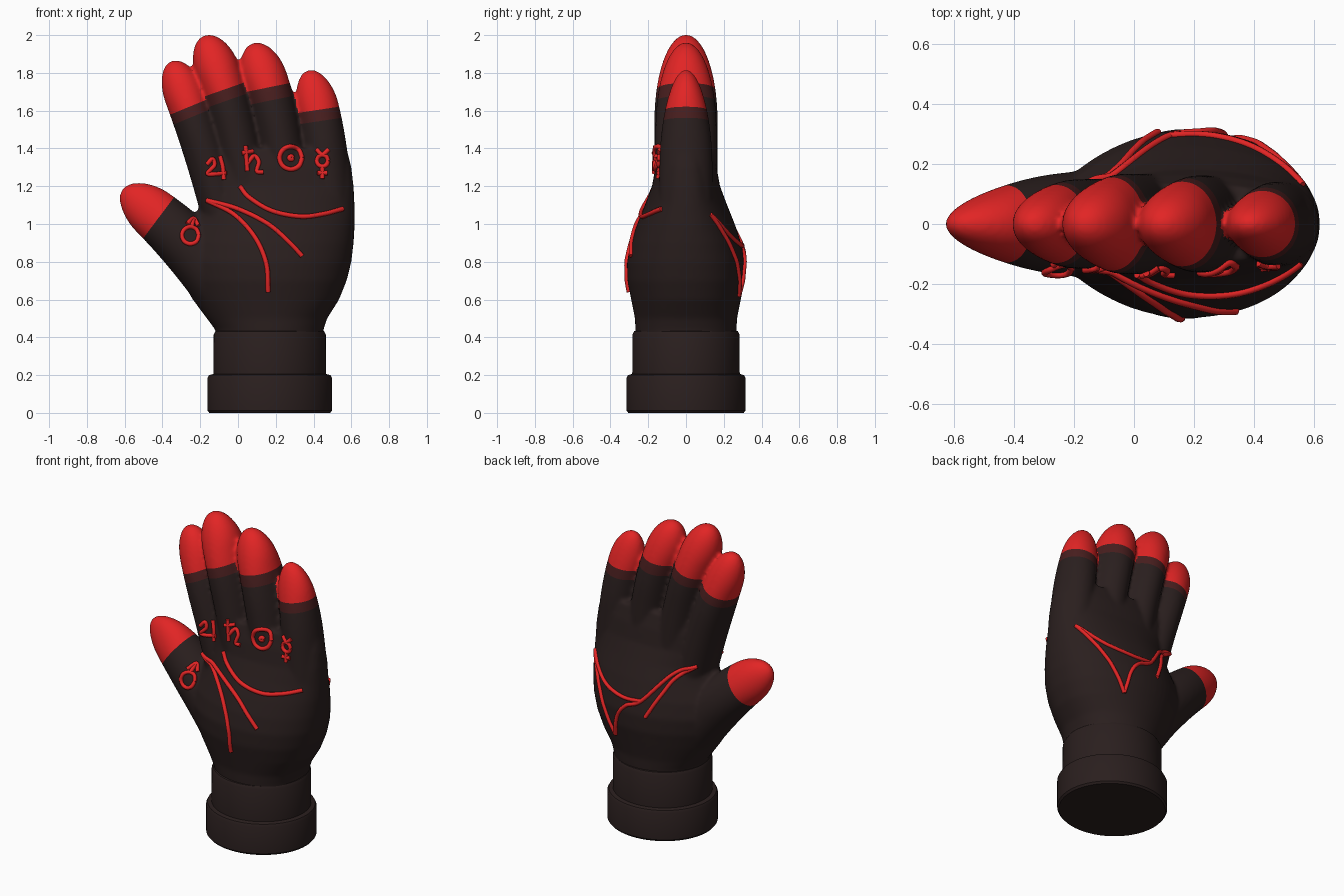
import bpy, bmesh, math
from mathutils import Vector
from mathutils.bvhtree import BVHTree

if "Cube" in bpy.data.objects:
    bpy.data.objects.remove(bpy.data.objects["Cube"])


def material(name, rgb):
    m = bpy.data.materials.new(name)
    m.diffuse_color = (*rgb, 1)
    m.use_nodes = True
    m.node_tree.nodes["Principled BSDF"].inputs["Base Color"].default_value = m.diffuse_color
    return m


DARK = material("charcoal", (0.023, 0.0135, 0.013))
RED = material("bright_red", (0.76, 0.018, 0.018))
BAND = material("deep_red", (0.065, 0.013, 0.013))


def add_object(name, mesh, mats):
    ob = bpy.data.objects.new(name, mesh)
    bpy.context.collection.objects.link(ob)
    for m in mats:
        mesh.materials.append(m)
    return ob


def smooth(ob, angle):
    bpy.ops.object.select_all(action='DESELECT')
    ob.select_set(True)
    bpy.context.view_layer.objects.active = ob
    bpy.ops.object.shade_smooth_by_angle(angle=math.radians(angle))


def loft(bm, rings):
    """Skin a list of closed rings and cap both ends."""
    vs = [[bm.verts.new(p) for p in r] for r in rings]
    n = len(vs[0])
    for a, b in zip(vs, vs[1:]):
        for i in range(n):
            j = (i + 1) % n
            bm.faces.new((a[i], a[j], b[j], b[i]))
    bm.faces.new(vs[0][::-1])
    bm.faces.new(vs[-1])


def spow(v, e):
    return math.copysign(abs(v) ** e, v)


def catmull(pts, steps=12):
    """Smooth path through 2D points."""
    p = [Vector(q) for q in pts]
    p = [2 * p[0] - p[1]] + p + [2 * p[-1] - p[-2]]
    out = []
    for a, b, c, d in zip(p, p[1:], p[2:], p[3:]):
        for k in range(steps):
            t = k / steps
            out.append(0.5 * (2 * b + (c - a) * t + (2 * a - 5 * b + 4 * c - d) * t * t
                              + (3 * b - a - 3 * c + d) * t ** 3))
    return out + [p[-2]]


# Cuff: turned oval base ring and sleeve
bm = bmesh.new()
profile = [(0.32, 0), (0.33, 0.012), (0.33, 0.185), (0.322, 0.2), (0.298, 0.206),
           (0.297, 0.415), (0.288, 0.432), (0.25, 0.44)]
loft(bm, [[(0.168 + r * math.cos(a), r * 0.955 * math.sin(a), z)
           for a in [2 * math.pi * i / 64 for i in range(64)]] for r, z in profile])
mesh = bpy.data.meshes.new("cuff")
bm.to_mesh(mesh)
bm.free()
smooth(add_object("cuff", mesh, [DARK]), 30)

# Palm: rows of z, left x, right x, half thickness, left-side taper
bm = bmesh.new()
rows = [(0.34, -0.105, 0.44, 0.26, 1), (0.44, -0.12, 0.452, 0.268, 1),
        (0.50, -0.165, 0.472, 0.27, 1.1), (0.60, -0.24, 0.535, 0.29, 1.3),
        (0.70, -0.30, 0.575, 0.31, 1.45), (0.80, -0.33, 0.60, 0.312, 1.5),
        (0.90, -0.31, 0.612, 0.292, 1.5), (1.00, -0.25, 0.618, 0.258, 1.4),
        (1.10, -0.20, 0.617, 0.218, 1.2), (1.20, -0.20, 0.612, 0.18, 0.9),
        (1.30, -0.20, 0.600, 0.162, 0.7), (1.40, -0.20, 0.575, 0.132, 0.6)]
rings = []
for z, x0, x1, ry, e in rows:
    ring = []
    for i in range(64):
        a = 2 * math.pi * i / 64
        c, s = math.cos(a), math.sin(a)
        rx, ex = (x1 - 0.18, 0.88 if z < 1.15 else 0.75) if c > 0 else (0.18 - x0, e)
        ring.append((0.18 + rx * c, ry * spow(s, ex), z))
    rings.append(ring)
loft(bm, rings)

# Fingers: tip, bend, base (x, z), front radius, depth radius, base gain,
# and a point with an axis marking the lower end of the coloured tip
FINGERS = {
    "index": ((-0.355, 1.862), (-0.20, 1.50), (-0.08, 1.05), 0.108, 0.145, 0.05, (-0.235, 1.63), (-0.38, 0.92)),
    "middle": ((-0.185, 1.995), (-0.02, 1.65), (0.06, 1.10), 0.118, 0.168, 0.0, (-0.05, 1.72), (-0.33, 0.94)),
    "ring": ((0.068, 1.953), (0.22, 1.65), (0.27, 1.10), 0.118, 0.162, 0.0, (0.17, 1.725), (-0.2, 0.98)),
    "little": ((0.365, 1.812), (0.47, 1.55), (0.49, 1.00), 0.105, 0.125, 0.18, (0.43, 1.605), (-0.15, 0.99)),
    "thumb": ((-0.615, 1.18), (-0.36, 1.02), (-0.05, 0.65), 0.114, 0.123, 0.55, (-0.40, 1.06), (-0.8, 0.6)),
}


def cap(d, length):
    return math.sqrt(max(0.0, 1 - (1 - min(d / length, 1)) ** 2))


axes = {}
for name, (tip, ctl, base, ra, rb, gain, cut, nrm) in FINGERS.items():
    tip, ctl, base = Vector(tip), Vector(ctl), Vector(base)
    rings, path, dist, last = [], [], 0, tip
    for k in range(41):
        t = 0.0005 + 0.9995 * (k / 40) ** 1.8
        p = tip * (1 - t) ** 2 + ctl * 2 * t * (1 - t) + base * t * t
        d = ((ctl - tip) * (1 - t) + (base - ctl) * t).normalized()
        dist += (p - last).length
        last = p
        path.append(p)
        grow = 1 + gain * t
        a = max(ra * grow * cap(dist, 0.2), 0.003)
        b = max(rb * grow * cap(dist, 0.48), 0.003)
        rings.append([(p.x - d.y * a * math.cos(q), b * math.sin(q), p.y + d.x * a * math.cos(q))
                      for q in [2 * math.pi * i / 40 for i in range(40)]])
    axes[name] = path
    loft(bm, rings)
bmesh.ops.recalc_face_normals(bm, faces=bm.faces)

# Fuse palm and fingers into one soft skin
mesh = bpy.data.meshes.new("hand_blank")
bm.to_mesh(mesh)
bm.free()
blank = add_object("hand_blank", mesh, [])
mod = blank.modifiers.new("fuse", 'REMESH')
mod.mode, mod.voxel_size = 'VOXEL', 0.012
mod = blank.modifiers.new("soften", 'SMOOTH')
mod.factor, mod.iterations = 0.5, 5
mesh = bpy.data.meshes.new_from_object(blank.evaluated_get(bpy.context.evaluated_depsgraph_get()))
bpy.data.objects.remove(blank)
mesh.materials.clear()
hand = add_object("hand", mesh, [DARK, RED, BAND])

# Coloured fingertips: cut the skin across each finger, then colour by height along it
bm = bmesh.new()
bm.from_mesh(mesh)


def owner(f):
    c = f.calc_center_median()
    q = Vector((c.x, c.z))
    return min(axes, key=lambda n: min((q - p).length for p in axes[n]) / FINGERS[n][3])


def along(f, n):
    c = f.calc_center_median()
    return (Vector((c.x, c.z)) - Vector(FINGERS[n][6])).dot(Vector(FINGERS[n][7]).normalized())


WIDTH = {"index": 0.055, "middle": 0.06, "ring": 0.07, "little": 0.06, "thumb": 0.0}
for n, w in WIDTH.items():
    cut, nrm = Vector(FINGERS[n][6]), Vector(FINGERS[n][7]).normalized()
    for off in {0.0, -w}:
        faces = [f for f in bm.faces if abs(along(f, n) - off) < 0.03 and owner(f) == n]
        geom = faces + list({e for f in faces for e in f.edges}) + list({v for f in faces for v in f.verts})
        c = cut + nrm * off
        bmesh.ops.bisect_plane(bm, geom=geom, dist=0.0005, plane_co=(c.x, 0, c.y), plane_no=(nrm.x, 0, nrm.y))
for f in bm.faces:
    n = owner(f)
    h = along(f, n)
    f.material_index = 1 if h > 0 else 2 if h > -WIDTH[n] else 0
tree = BVHTree.FromBMesh(bm)
bm.to_mesh(mesh)
bm.free()
smooth(hand, 60)


# Raised cords laid on the skin, side -1 is the palm and +1 the back
def cords(name, strokes, side, radius):
    cu = bpy.data.curves.new(name, 'CURVE')
    cu.dimensions, cu.bevel_depth, cu.bevel_resolution, cu.use_fill_caps = '3D', radius, 2, True
    for stroke in strokes:
        pts = []
        for p in catmull(stroke):
            hit = tree.ray_cast(Vector((p.x, side * 2, p.y)), Vector((0, -side, 0)))[0]
            if hit:
                pts.append(hit + Vector((0, side * 0.004, 0)))
        if len(pts) < 2:
            continue
        sp = cu.splines.new('POLY')
        sp.points.add(len(pts) - 1)
        for q, v in zip(sp.points, pts):
            q.co = (*v, 1)
    tmp = bpy.data.objects.new(name + "_path", cu)
    bpy.context.collection.objects.link(tmp)
    me = bpy.data.meshes.new_from_object(tmp.evaluated_get(bpy.context.evaluated_depsgraph_get()))
    bpy.data.objects.remove(tmp)
    me.materials.clear()
    smooth(add_object(name, me, [RED]), 50)


def circle(x, z, r):
    return [(x + r * math.cos(i * math.pi / 4), z + r * math.sin(i * math.pi / 4)) for i in range(9)]


cords("palm_creases", [
    [(0.01, 1.2), (0.06, 1.14), (0.18, 1.07), (0.33, 1.04), (0.45, 1.053), (0.555, 1.08)],
    [(-0.165, 1.125), (0, 1.08), (0.16, 1.0), (0.27, 0.905), (0.34, 0.83)],
    [(-0.165, 1.125), (-0.02, 1.05), (0.09, 0.93), (0.15, 0.79), (0.16, 0.64)]], -1, 0.013)
cords("back_creases", [
    [(0.56, 1.05), (0.48, 0.97), (0.39, 0.915), (0.25, 0.885), (0.12, 0.89)],
    [(0.56, 1.05), (0.44, 0.85), (0.31, 0.62)],
    [(0.31, 0.62), (0.28, 0.76), (0.22, 0.84), (0.12, 0.89), (-0.04, 1.07), (-0.17, 1.13)],
    [(0.08, 0.80), (0.0, 0.95), (-0.06, 1.05), (-0.17, 1.13)]], 1, 0.012)

# Raised ornaments below the fingers and on the thumb
cords("index_ornament", [[(-0.165, 1.315), (-0.135, 1.345), (-0.125, 1.31), (-0.16, 1.265), (-0.06, 1.27)],
                         [(-0.095, 1.36), (-0.08, 1.30), (-0.075, 1.235)]], -1, 0.012)
cords("middle_ornament", [[(0.02, 1.375), (0.08, 1.385)], [(0.04, 1.415), (0.05, 1.28)],
                          [(0.05, 1.32), (0.085, 1.36), (0.11, 1.33), (0.10, 1.28), (0.135, 1.275)]], -1, 0.012)
cords("ring_ornament", [circle(0.28, 1.35, 0.06), circle(0.28, 1.35, 0.008)], -1, 0.013)
cords("little_ornament", [circle(0.447, 1.335, 0.03), [(0.415, 1.395), (0.447, 1.368), (0.48, 1.395)],
                          [(0.447, 1.305), (0.447, 1.24)], [(0.42, 1.27), (0.475, 1.27)]], -1, 0.012)
cords("thumb_ornament", [circle(-0.252, 0.94, 0.045), [(-0.245, 0.985), (-0.235, 1.03)],
                         [(-0.27, 1.0), (-0.235, 1.03), (-0.21, 0.99)]], -1, 0.012)
